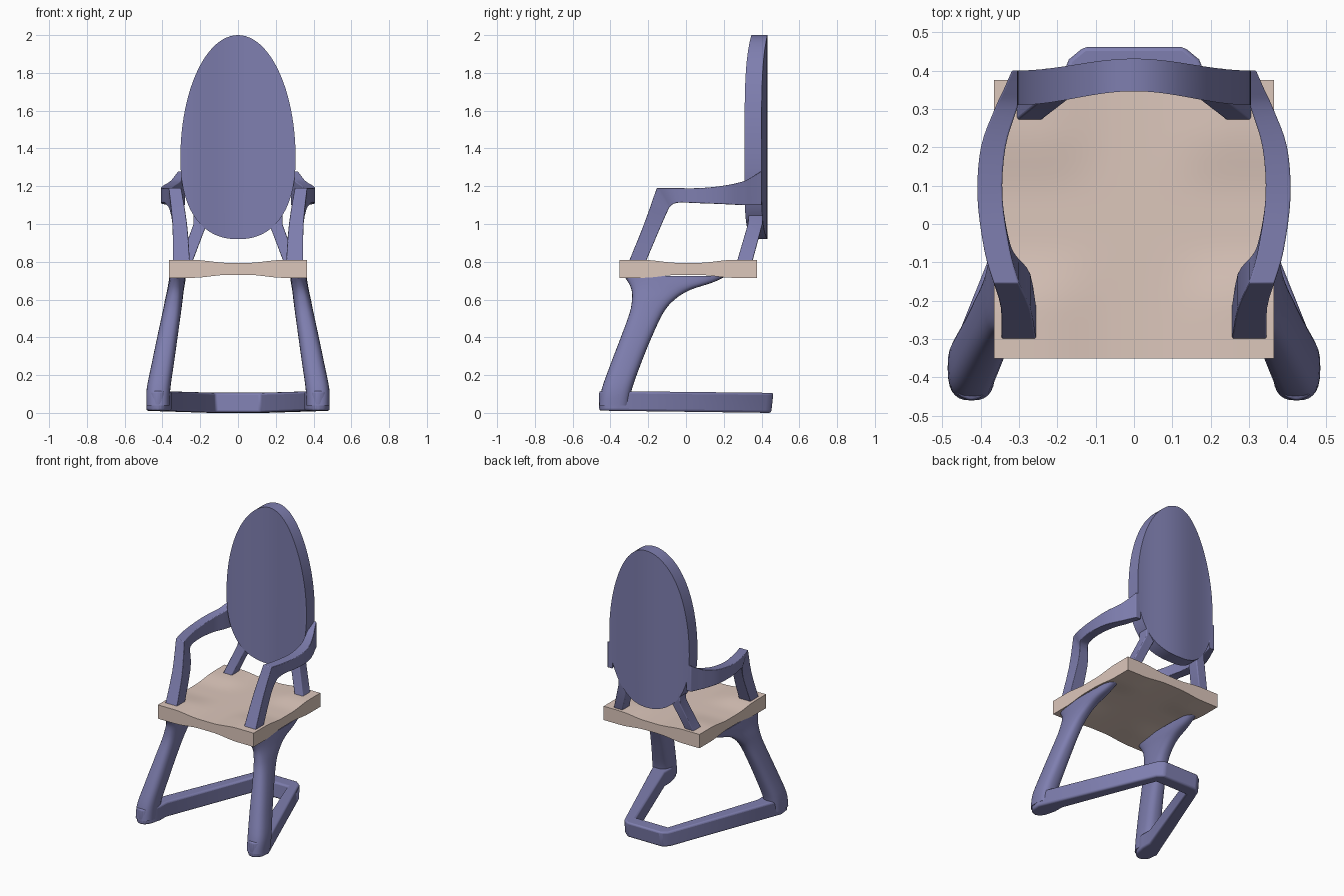
import bpy, bmesh
from math import sin, cos, pi, radians

if "Cube" in bpy.data.objects:
    bpy.data.objects.remove(bpy.data.objects["Cube"])


def material(name, rgb):
    m = bpy.data.materials.new(name)
    m.diffuse_color = (*rgb, 1)
    m.use_nodes = True
    m.node_tree.nodes["Principled BSDF"].inputs["Base Color"].default_value = m.diffuse_color
    return m


BLUE = material("blue_paint", (0.21, 0.21, 0.43))
TAN = material("pale_cushion", (0.72, 0.57, 0.5))


def finish(bm, name, mat, mirror=False, bevel=0, angle=35):
    bmesh.ops.recalc_face_normals(bm, faces=bm.faces)
    me = bpy.data.meshes.new(name)
    bm.to_mesh(me)
    bm.free()
    ob = bpy.data.objects.new(name, me)
    bpy.context.collection.objects.link(ob)
    me.materials.append(mat)
    if mirror:
        ob.modifiers.new("mirror", 'MIRROR')
    if bevel:
        b = ob.modifiers.new("bevel", 'BEVEL')
        b.width, b.segments, b.limit_method = bevel, 3, 'ANGLE'
    bpy.ops.object.select_all(action='DESELECT')
    ob.select_set(True)
    bpy.context.view_layer.objects.active = ob
    bpy.ops.object.shade_smooth_by_angle(angle=radians(angle))
    return ob


def loft(rings):
    """Skin a list of equal-length point rings and cap both ends."""
    bm = bmesh.new()
    loops = [[bm.verts.new(p) for p in r] for r in rings]
    n = len(loops[0])
    for a, b in zip(loops, loops[1:]):
        for i in range(n):
            j = (i + 1) % n
            bm.faces.new((a[i], a[j], b[j], b[i]))
    bm.faces.new(loops[0])
    bm.faces.new(loops[-1])
    return bm


def smooth_rows(rows, steps):
    """Catmull-Rom interpolation of rows of numbers."""
    out = []
    for i in range(len(rows) - 1):
        p0, p1, p2, p3 = (rows[min(max(k, 0), len(rows) - 1)] for k in range(i - 1, i + 3))
        for s in range(steps):
            t = s / steps
            out.append([0.5 * (2 * b + (c - a) * t + (2 * a - 5 * b + 4 * c - d) * t * t
                               + (3 * b - a - 3 * c + d) * t ** 3)
                        for a, b, c, d in zip(p0, p1, p2, p3)])
    return out + [list(rows[-1])]


def box_ring(x_out, x_in, y1, z1, y2, z2):
    return [(x_out, y1, z1), (x_in, y1, z1), (x_in, y2, z2), (x_out, y2, z2)]


# Seat: square slab pinched along its middle
def step(v):
    t = min(max((abs(v) - 0.05) / 0.19, 0), 1)
    return t * t * (3 - 2 * t)


bm = bmesh.new()
bmesh.ops.create_cube(bm, size=2)
bmesh.ops.subdivide_edges(bm, edges=bm.edges[:], cuts=23, use_grid_fill=True)
for v in bm.verts:
    x, y = v.co.x * 0.365, v.co.y * 0.363
    half = 0.0475 - 0.016 * (1 - step(x) * step(y))
    v.co = (x, y + 0.012, 0.7625 + v.co.z * half)
finish(bm, "seat", TAN)

# Backrest: egg-shaped panel, curved in plan
rings = []
for i in range(49):
    t = radians(-89 + 178 * i / 48)
    u = sin(t)
    top = 1.35 + 0.65 * cos(t)
    low = 1.35 - 0.43 * (1 - abs(u) ** 2.3) ** (1 / 2.3)
    bow = 0.5 + 0.5 * cos(pi * u)
    f, b = 0.31 + 0.036 * bow, 0.4 + 0.031 * bow
    x = 0.305 * u
    rings.append([(x, f, top), (x, f, low), (x, b, low), (x, b, top)])
finish(loft(rings), "backrest", BLUE)

# Armrests with sloping front posts: x_out, x_in, upper y/z, lower y/z
post = [(0.345, 0.255, -0.305, 0.795, -0.215, 0.795),
        (0.347, 0.27, -0.222, 1.0, -0.128, 1.0)]
arm = [(0.366, 0.30, -0.155, 1.19, -0.09, 1.085),
       (0.39, 0.323, -0.07, 1.19, -0.05, 1.112),
       (0.408, 0.343, 0.07, 1.19, 0.07, 1.11),
       (0.399, 0.335, 0.2, 1.203, 0.2, 1.105),
       (0.363, 0.305, 0.3, 1.225, 0.3, 1.1),
       (0.34, 0.292, 0.35, 1.25, 0.35, 1.1),
       (0.318, 0.28, 0.4, 1.28, 0.4, 1.1)]
rows = smooth_rows(post + arm[:1], 3)[:-1] + smooth_rows(arm, 4)
finish(loft([box_ring(*r) for r in rows]), "armrest", BLUE, mirror=True, bevel=0.004)

# Struts between seat and backrest
strut = [[(0.31, 0.35, 0.795), (0.243, 0.35, 0.795), (0.243, 0.268, 0.795), (0.31, 0.268, 0.795)],
         [(0.235, 0.405, 1.0), (0.165, 0.405, 1.0), (0.165, 0.328, 1.0), (0.235, 0.328, 1.0)],
         [(0.235, 0.405, 1.08), (0.165, 0.405, 1.08), (0.165, 0.335, 1.08), (0.235, 0.335, 1.08)]]
finish(loft(strut), "back_strut", BLUE, mirror=True, bevel=0.006)

# Legs: rounded, leaning, flared under the seat: z, y front, y back, x in, x out
leg = [(0.04, -0.46, -0.3, 0.362, 0.485),
       (0.13, -0.445, -0.285, 0.358, 0.483),
       (0.27, -0.395, -0.235, 0.338, 0.455),
       (0.4, -0.345, -0.182, 0.32, 0.428),
       (0.53, -0.298, -0.12, 0.302, 0.4),
       (0.6, -0.286, -0.06, 0.293, 0.386),
       (0.65, -0.288, 0.02, 0.287, 0.375),
       (0.69, -0.305, 0.14, 0.28, 0.368),
       (0.725, -0.33, 0.215, 0.275, 0.362)]


def round_ring(z, y0, y1, x0, x1, n=28):
    pts = []
    for k in range(n):
        c, s = cos(2 * pi * k / n), sin(2 * pi * k / n)
        c, s = (abs(w) ** 0.75 * (1 if w > 0 else -1) for w in (c, s))
        pts.append(((x0 + x1) / 2 + (x1 - x0) / 2 * c, (y0 + y1) / 2 + (y1 - y0) / 2 * s, z))
    return pts


finish(loft([round_ring(*r) for r in smooth_rows(leg, 4)]), "front_leg", BLUE, mirror=True, angle=50)

# Base: U-shaped floor frame narrowing to the back
half = [(0.13, 0.463), (0.17, 0.43), (0.485, -0.355), (0.477, -0.42), (0.455, -0.45),
        (0.425, -0.462), (0.395, -0.452), (0.372, -0.42), (0.352, -0.34), (0.352, -0.27), (0.12, 0.37)]
plan = half + [(-x, y) for x, y in reversed(half)]
bm = bmesh.new()
low, top = [], []
for x, y in plan:
    k = (y + 0.46) / 0.92
    low.append(bm.verts.new((x, y - 0.012 * k, 0.012 * (1 - k))))
    top.append(bm.verts.new((x, y, 0.116 - 0.01 * k)))
bm.faces.new(low)
bm.faces.new(top)
for i in range(len(plan)):
    j = (i + 1) % len(plan)
    bm.faces.new((low[i], low[j], top[j], top[i]))
finish(bm, "floor_frame", BLUE, bevel=0.012)
